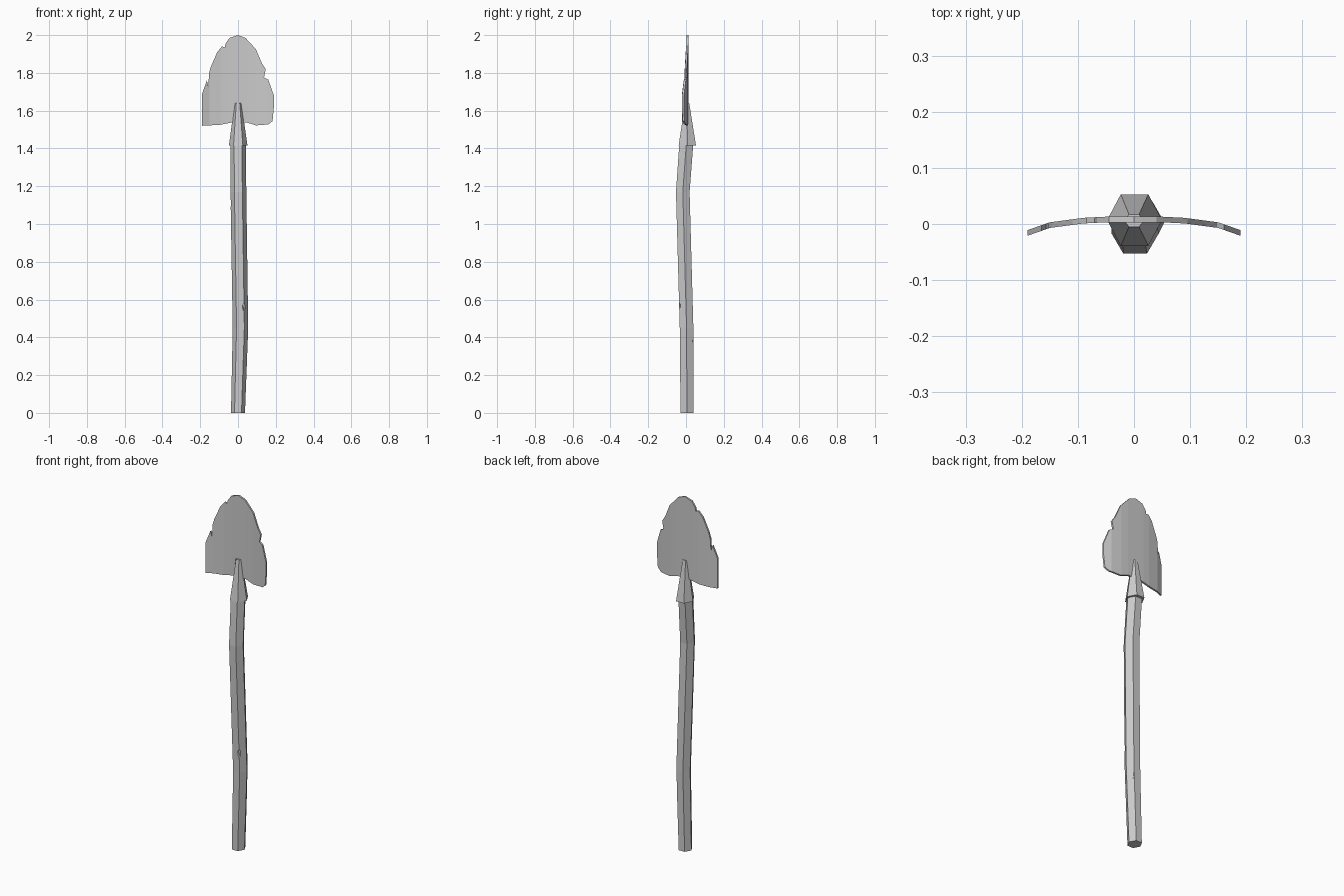
import bpy
import bmesh
from math import cos, sin, pi
from mathutils import Vector

cube = bpy.data.objects.get("Cube")
if cube:
    bpy.data.objects.remove(cube, do_unlink=True)

grey = bpy.data.materials.new("plain grey")
grey.use_nodes = True
grey.diffuse_color = (0.6, 0.6, 0.6, 1)
grey.node_tree.nodes["Principled BSDF"].inputs["Base Color"].default_value = (0.6, 0.6, 0.6, 1)


def make_object(name, bm):
    bmesh.ops.recalc_face_normals(bm, faces=bm.faces)
    mesh = bpy.data.meshes.new(name)
    bm.to_mesh(mesh)
    bm.free()
    mesh.materials.append(grey)
    obj = bpy.data.objects.new(name, mesh)
    bpy.context.collection.objects.link(obj)
    return obj


def hex_loft(name, rings):
    """Six-sided loft; each ring is (z, centre x, centre y, radius x, depth y)."""
    bm = bmesh.new()
    loops = []
    for z, cx, cy, rx, ry in rings:
        loops.append([bm.verts.new((cx + rx * cos(i * pi / 3),
                                    cy + ry * sin(i * pi / 3) / sin(pi / 3), z))
                      for i in range(6)])
    for low, high in zip(loops, loops[1:]):
        for i in range(6):
            j = (i + 1) % 6
            bm.faces.new((low[i], low[j], high[j], high[i]))
    bm.faces.new(loops[0])
    bm.faces.new(loops[-1])
    return make_object(name, bm)


def nick(target, place, size):
    """Chip a small diamond-shaped notch out of an edge."""
    bm = bmesh.new()
    bmesh.ops.create_icosphere(bm, subdivisions=1, radius=1)
    bmesh.ops.scale(bm, vec=size, verts=bm.verts)
    bmesh.ops.translate(bm, vec=place, verts=bm.verts)
    cutter = make_object("nick_cutter", bm)
    cutter.hide_render = True
    mod = target.modifiers.new("nick", 'BOOLEAN')
    mod.operation = 'DIFFERENCE'
    mod.solver = 'EXACT'
    mod.object = cutter
    bpy.context.view_layer.objects.active = target
    bpy.ops.object.modifier_apply(modifier=mod.name)
    bpy.data.objects.remove(cutter, do_unlink=True)


# Crooked wooden handle with worn nicks
handle = hex_loft("handle", [
    (0, 0, 0.005, 0.037, 0.034),
    (0.45, 0.013, 0.003, 0.041, 0.036),
    (1.17, 0.002, -0.017, 0.042, 0.036),
    (1.43, 0, 0.002, 0.041, 0.037)])
nick(handle, (0.036, -0.042, 0.56), (0.016, 0.016, 0.035))
nick(handle, (-0.046, -0.015, 1.11), (0.013, 0.016, 0.03))
nick(handle, (0.036, 0.042, 0.37), (0.01, 0.01, 0.035))
nick(handle, (-0.024, -0.05, 1.31), (0.009, 0.009, 0.05))

# Tapered socket holding the blade
hex_loft("socket", [
    (1.415, 0.001, 0.007, 0.049, 0.046),
    (1.64, 0, 0.006, 0.018, 0.011)])

# Blade: chipped outline, folded into a shallow curve
outline = [
    (-.19, 1.52), (-.19, 1.69), (-.165, 1.76), (-.157, 1.73), (-.153, 1.8),
    (-.145, 1.83), (-.11, 1.91), (-.085, 1.94), (-.07, 1.935), (-.066, 1.955),
    (-.045, 1.985), (0, 2), (.04, 1.985), (.095, 1.925), (.127, 1.85),
    (.147, 1.82), (.138, 1.775), (.16, 1.765), (.19, 1.68), (.19, 1.62),
    (.183, 1.545), (.16, 1.527), (.095, 1.522), (.045, 1.538),
    (-.03, 1.538), (-.095, 1.525)]
folds = [(0, 0.008), (0.05, 0.008), (0.09, 0.006), (0.15, -0.002), (0.19, -0.016)]


def fold_depth(x):
    x = abs(x)
    for (x0, y0), (x1, y1) in zip(folds, folds[1:]):
        if x <= x1:
            return y0 + (y1 - y0) * (x - x0) / (x1 - x0)
    return folds[-1][1]


bm = bmesh.new()
bm.faces.new([bm.verts.new((x, 0, z)) for x, z in outline])
for x, _ in folds[1:-1]:
    for side in (-1, 1):
        bmesh.ops.bisect_plane(bm, geom=bm.verts[:] + bm.edges[:] + bm.faces[:],
                               plane_co=(side * x, 0, 0), plane_no=(1, 0, 0))
thick = 0.01
sheet = bm.faces[:]
back = bmesh.ops.extrude_face_region(bm, geom=sheet, use_keep_orig=True)
moved = {v for v in back["geom"] if isinstance(v, bmesh.types.BMVert)}
for v in bm.verts:
    v.co.y = fold_depth(v.co.x) + (thick / 2 if v in moved else -thick / 2)
make_object("blade", bm)
